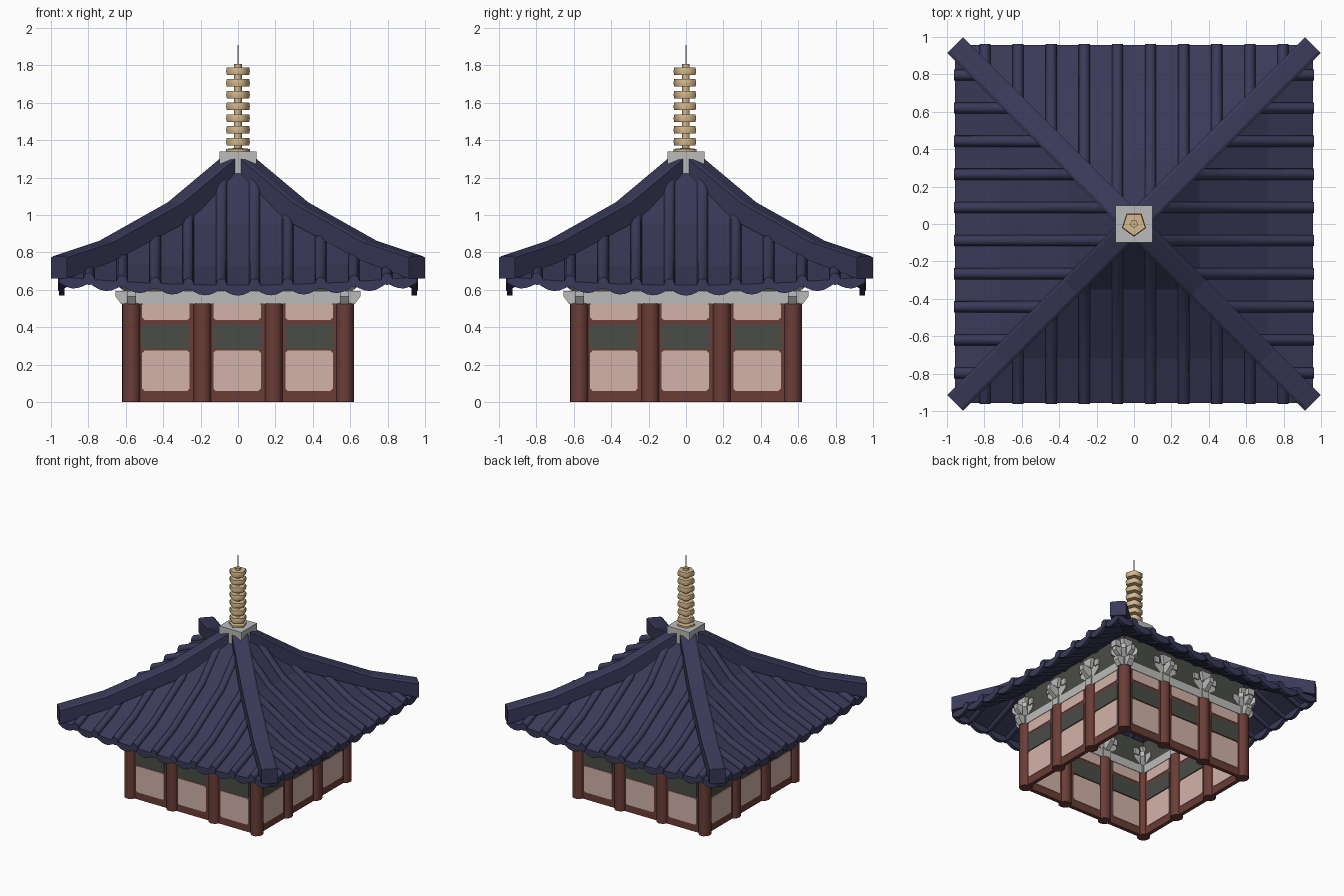
import bpy, bmesh, math
from mathutils import Matrix, Vector

if "Cube" in bpy.data.objects:
    bpy.data.objects.remove(bpy.data.objects["Cube"])


def material(name, rgb):
    m = bpy.data.materials.new(name)
    m.diffuse_color = (*rgb, 1)
    m.use_nodes = True
    m.node_tree.nodes["Principled BSDF"].inputs["Base Color"].default_value = m.diffuse_color
    return m


ROOF = material("slate_blue", (.042, .042, .100))
RED = material("oxide_red", (.145, .047, .038))
PINK = material("pale_pink", (.65, .45, .40))
GREEN = material("dark_green", (.067, .074, .061))
GREY = material("stone_grey", (.50, .50, .495))
GOLD = material("gold", (.66, .48, .26))

IDENT = Matrix.Identity(4)
RZ = lambda a: Matrix.Rotation(a, 4, 'Z')
AT = lambda x, y, z=0: Matrix.Translation((x, y, z))


def skin(bm, rings):
    """Bridge successive closed rings of points and cap the ends."""
    vs = [[bm.verts.new(p) for p in r] for r in rings]
    n = len(vs[0])
    for a, b in zip(vs, vs[1:]):
        for i in range(n):
            bm.faces.new((a[i], a[(i + 1) % n], b[(i + 1) % n], b[i]))
    bm.faces.new(vs[0][::-1])
    bm.faces.new(vs[-1])


def prism(bm, prof, y0, y1, m=IDENT):
    """Extrude an xz profile from y0 to y1."""
    skin(bm, [[m @ Vector((x, y, z)) for x, z in prof] for y in (y0, y1)])


def rect(x0, x1, z0, z1, c=0):
    if not c:
        return [(x0, z0), (x1, z0), (x1, z1), (x0, z1)]
    return [(x0 + c, z0), (x1 - c, z0), (x1, z0 + c), (x1, z1 - c),
            (x1 - c, z1), (x0 + c, z1), (x0, z1 - c), (x0, z0 + c)]


def lathe(bm, prof, n, m=IDENT, start=0.0):
    skin(bm, [[m @ Vector((r * math.cos(start + math.tau * i / n),
                           r * math.sin(start + math.tau * i / n), z))
               for i in range(n)] for r, z in prof])


def finish(name, bm, mat, fourfold=True, smooth=None):
    if fourfold:
        src = bm.verts[:] + bm.edges[:] + bm.faces[:]
        for k in (1, 2, 3):
            d = bmesh.ops.duplicate(bm, geom=src)["geom"]
            vs = [v for v in d if isinstance(v, bmesh.types.BMVert)]
            bmesh.ops.transform(bm, matrix=RZ(k * math.pi / 2), verts=vs)
    bmesh.ops.recalc_face_normals(bm, faces=bm.faces[:])
    me = bpy.data.meshes.new(name)
    bm.to_mesh(me)
    bm.free()
    me.materials.append(mat)
    ob = bpy.data.objects.new(name, me)
    bpy.context.collection.objects.link(ob)
    if smooth:
        bpy.ops.object.select_all(action='DESELECT')
        bpy.context.view_layer.objects.active = ob
        ob.select_set(True)
        bpy.ops.object.shade_smooth_by_angle(angle=math.radians(smooth))
    return ob


W = .57                       # wall line
POSTS = (-W, -.19, .19)       # per side, the fourth comes from the next side

# Posts
bm = bmesh.new()
for x in POSTS:
    lathe(bm, [(.049, 0), (.049, .527)], 10, AT(x, -W), math.pi / 10)
finish("posts", bm, RED, smooth=40)

# Wall frames
bm = bmesh.new()
prism(bm, rect(-W, W, 0, .55), -W - .015, -W + .015)
finish("wall_frames", bm, RED)

# Infill panels on both faces of the walls
for name, mat, spans in (("plaster_panels", PINK, ((.06, .275), (.44, .53))),
                         ("window_bands", GREEN, ((.285, .415),))):
    bm = bmesh.new()
    for cx in (-.385, -.005, .38):
        for z0, z1 in spans:
            for y in (-W - .02, -W + .012):
                prism(bm, rect(cx - .127, cx + .127, z0, z1, .012 if mat is PINK else 0),
                      y, y + .008)
    finish(name, bm, mat)

# Frieze wall between beam and roof
bm = bmesh.new()
prism(bm, rect(-W, W, .58, .80), -W - .012, -W + .012)
finish("frieze", bm, GREEN)

# Tie beams with chamfered ends
bm = bmesh.new()
prism(bm, [(-.655, .565), (-.625, .525), (.625, .525), (.655, .565),
           (.655, .595), (-.655, .595)], -W - .024, -W + .024)
finish("tie_beams", bm, GREY)

# Bracket sets on the posts
bm = bmesh.new()
arm = [(-.035, .59), (.035, .59), (.10, .64), (.10, .68), (-.10, .68), (-.10, .64)]
for x in POSTS:
    m = AT(x, -W)
    prism(bm, rect(-.032, .032, .525, .605), -.032, .032, m)
    for a in (0, math.pi / 2):
        prism(bm, arm, -.018, .018, m @ RZ(a))
    if x == -W:
        for a in (math.pi / 4, -math.pi / 4):
            prism(bm, arm, -.018, .018, m @ RZ(a))
    for s in (-.085, .085):
        prism(bm, rect(s - .022, s + .022, .67, .72), -.028, .028, m)
    prism(bm, [(-.03, .67), (.03, .67), (.045, .75), (-.045, .75)], -.04, .04, m)
finish("brackets", bm, GREY)

# Roof surface: concave slope with upturned corners
E, P = .957, .177
SLOPE = [(0, 1.33), (.35, .955), (.72, .725), (E, .625)]


def roof_z(x, d):
    for (d0, z0), (d1, z1) in zip(SLOPE, SLOPE[1:]):
        if d <= d1 + 1e-6:
            break
    z = z0 + (z1 - z0) * (d - d0) / (d1 - d0)
    return z + .045 * (x / E) ** 2 * d / E


bm = bmesh.new()
xs = [-E] + [(k - 4.5) * P for k in range(10)] + [E]
xs = sorted(xs + [-.72, -.35, 0, .35, .72])
cols = []
for x in xs:
    col = []
    for d, _ in SLOPE:
        d = max(d, abs(x))
        col.append(bm.verts.new((x, -d, roof_z(x, d))))
    cols.append(col)
for a, b in zip(cols, cols[1:]):
    for i in range(3):
        bm.faces.new((a[i], a[i + 1], b[i + 1], b[i]))
bmesh.ops.remove_doubles(bm, verts=bm.verts[:], dist=1e-5)
bmesh.ops.dissolve_degenerate(bm, dist=1e-5, edges=bm.edges[:])
roof = finish("roof_surface", bm, ROOF)
mod = roof.modifiers.new("thickness", 'SOLIDIFY')
mod.thickness, mod.offset = .014, -1

# Scalloped eave tiles hanging between the cover tiles
bm = bmesh.new()
for k in range(-5, 6):
    ts = [max(-E, min(E, (k - .5 + i / 6) * P)) for i in range(7)]
    low = [(x, roof_z(x, E) - .02 - .036 * math.cos(math.pi * (x / P - k)) ** 1)
           for x in ts]
    high = [(x, roof_z(x, E)) for x in (ts[-1], ts[0])]
    prism(bm, low + high, -E, -E + .03)
finish("eave_tiles", bm, ROOF)

# Round cover tiles running down the slope
bm = bmesh.new()
for k in range(-5, 5):
    x = (k + .5) * P
    ds = [abs(x) - .01] + [d for d, _ in SLOPE[1:3] if d > abs(x)] + [E + .006]
    skin(bm, [[(x + .03 * math.cos(t * math.pi / 4), -d,
                roof_z(x, d) + .004 + .033 * math.sin(t * math.pi / 4))
               for t in range(8)] for d in ds])
finish("cover_tiles", bm, ROOF, smooth=50)

# Hip ridges
bm = bmesh.new()
rings = []
for d, top, h in ((.02, 1.375, .14), (.34, 1.07, .12), (.71, .862, .11), (E, .78, .12)):
    y = -d * math.sqrt(2)
    prof = [(-.06, -h), (.06, -h), (.06, -.008), (.045, 0), (-.045, 0), (-.06, -.008)]
    rings.append([RZ(math.pi / 4) @ Vector((x, y, min(top, 1.338) + z)) for x, z in prof])
skin(bm, rings)
finish("hip_ridges", bm, ROOF)

# Square cap at the apex
bm = bmesh.new()
prism(bm, rect(-.1, .1, 1.205, 1.34), -.1, .1)
finish("apex_cap", bm, GREY, False)

# Spire with stacked rings
bm = bmesh.new()
down = -math.pi / 2
lathe(bm, [(.068, 1.338), (.068, 1.353), (.022, 1.358), (.022, 1.808)], 5, start=down)
for i in range(7):
    z = 1.392 + i * .0628
    lathe(bm, [(.02, z - .02), (.063, z - .02), (.067, z), (.063, z + .02),
               (.02, z + .02)], 5, start=down)
finish("spire_rings", bm, GOLD, False, smooth=75)

# Needle
bm = bmesh.new()
lathe(bm, [(.004, 1.80), (.003, 1.91)], 5)
finish("spire_needle", bm, GREY, False)
